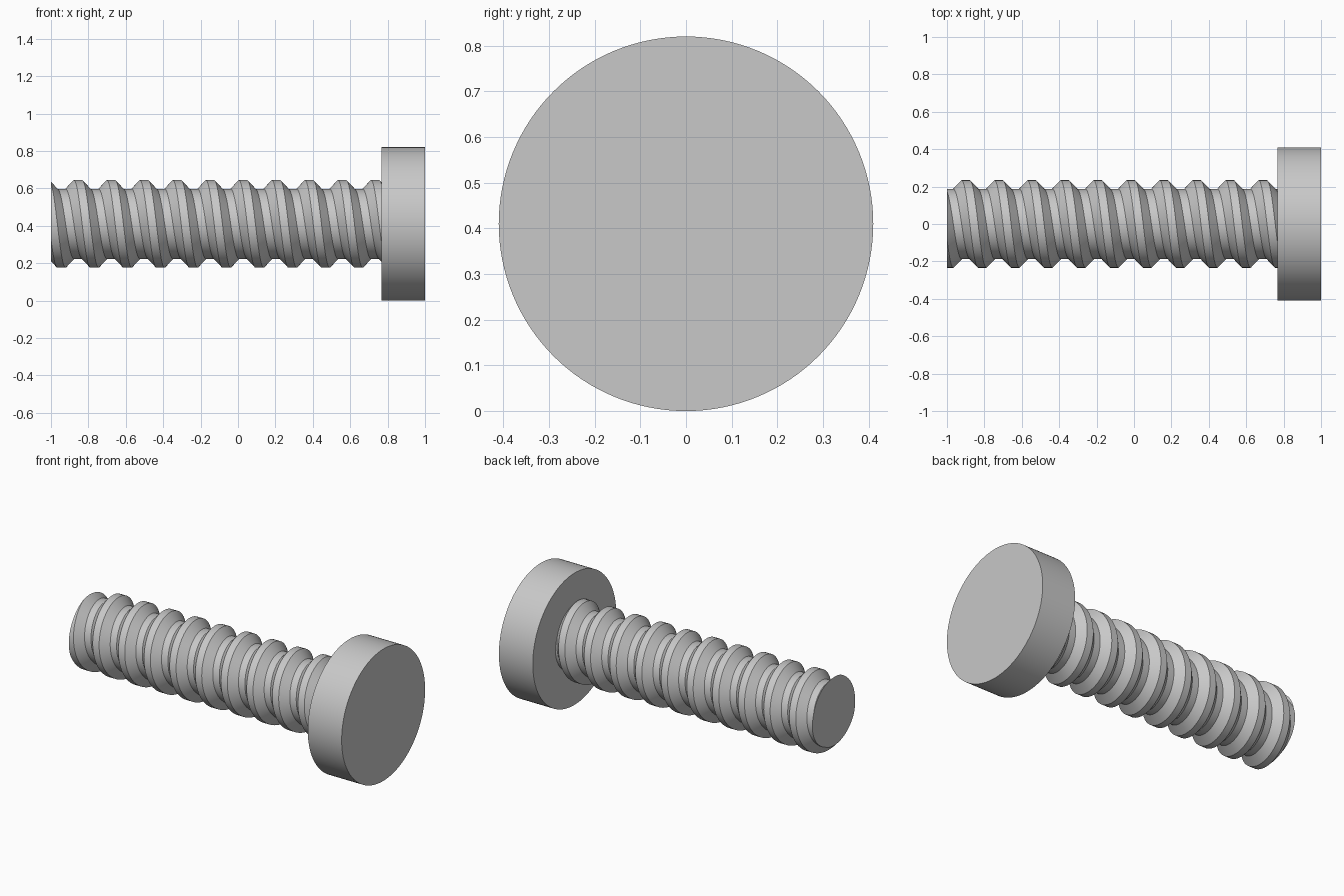
import bpy, bmesh, math

if "Cube" in bpy.data.objects:
    bpy.data.objects.remove(bpy.data.objects["Cube"])

AXIS_Z = 0.41          # height of the bolt axis
HEAD_R = 0.41
HEAD_X0, HEAD_X1 = 0.767, 1.0
ROOT_R, CREST_R = 0.187, 0.234
PITCH = 0.1765
CREST_X = -0.679       # centre of one crest along the top
SEGS = 72

steel = bpy.data.materials.new("steel_grey")
steel.diffuse_color = (0.58, 0.58, 0.58, 1)
steel.use_nodes = True
steel.node_tree.nodes["Principled BSDF"].inputs["Base Color"].default_value = steel.diffuse_color


def finish(obj):
    obj.data.materials.clear()
    obj.data.materials.append(steel)
    bpy.ops.object.select_all(action='DESELECT')
    obj.select_set(True)
    bpy.context.view_layer.objects.active = obj
    bpy.ops.object.shade_smooth_by_angle(angle=math.radians(30))


# Head: plain disc along x
bpy.ops.mesh.primitive_cylinder_add(
    vertices=128, radius=HEAD_R, depth=HEAD_X1 - HEAD_X0,
    location=((HEAD_X0 + HEAD_X1) / 2, 0, AXIS_Z), rotation=(0, math.pi / 2, 0))
head = bpy.context.object
head.name = "head"
bpy.ops.object.transform_apply(location=True, rotation=True, scale=True)
finish(head)

# Threaded shank: trapezoid thread profile swept along a helix
profile = [(-0.125, CREST_R), (0.125, CREST_R), (0.375, ROOT_R), (0.625, ROOT_R)]
bm = bmesh.new()
columns = []
for k in range(SEGS):
    a = 2 * math.pi * k / SEGS
    column = []
    for turn in range(-4, 11):
        for offset, r in profile:
            x = CREST_X + PITCH * (turn + offset + k / SEGS)
            column.append(bm.verts.new((x, -r * math.sin(a), AXIS_Z + r * math.cos(a))))
    columns.append(column)

for k in range(SEGS):
    left = columns[k]
    # the last column joins the first one a full turn further along
    right = columns[k + 1] if k + 1 < SEGS else columns[0][len(profile):]
    for i in range(len(right) - 1):
        bm.faces.new((left[i], left[i + 1], right[i + 1], right[i]))

# Trim both ends square and close them
for x, direction in ((-1.0, -1), (HEAD_X0 + 0.01, 1)):
    bmesh.ops.bisect_plane(
        bm, geom=bm.verts[:] + bm.edges[:] + bm.faces[:], dist=1e-6,
        plane_co=(x, 0, 0), plane_no=(direction, 0, 0), clear_outer=True)
    rim = [e for e in bm.edges if e.is_boundary
           and all(abs(v.co.x - x) < 1e-4 for v in e.verts)]
    hub = bm.verts.new((x, 0, AXIS_Z))
    for e in rim:
        bm.faces.new((e.verts[0], e.verts[1], hub))
bmesh.ops.recalc_face_normals(bm, faces=bm.faces[:])

mesh = bpy.data.meshes.new("threaded_shank")
bm.to_mesh(mesh)
bm.free()
shank = bpy.data.objects.new("threaded_shank", mesh)
bpy.context.collection.objects.link(shank)
finish(shank)
